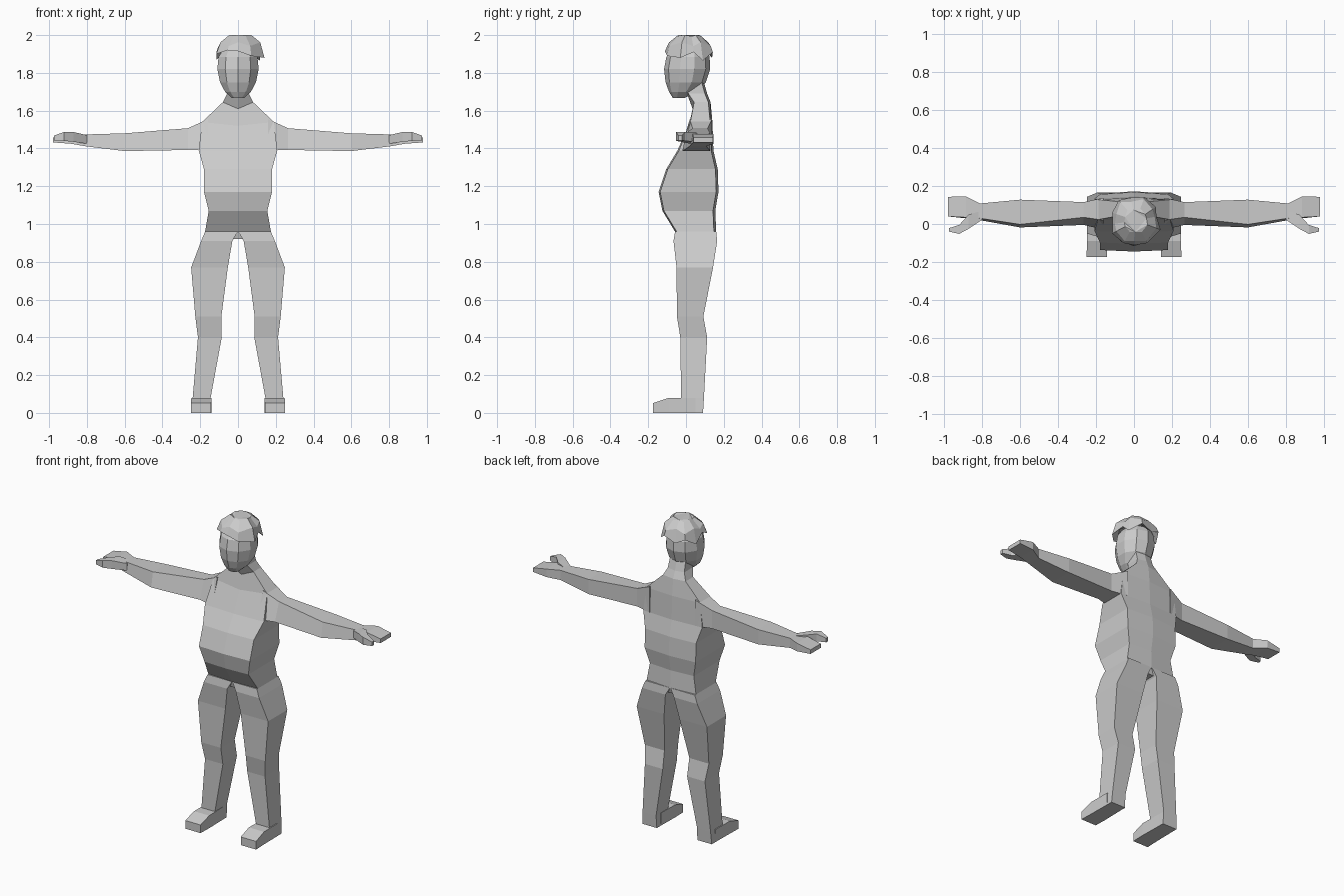
import bpy, bmesh, math
from mathutils import Vector

cube = bpy.data.objects.get("Cube")
if cube:
    bpy.data.objects.remove(cube, do_unlink=True)

grey = bpy.data.materials.new("plain grey")
grey.diffuse_color = (0.6, 0.6, 0.6, 1)
grey.use_nodes = True
bsdf = grey.node_tree.nodes["Principled BSDF"]
bsdf.inputs["Base Color"].default_value = (0.6, 0.6, 0.6, 1)
bsdf.inputs["Roughness"].default_value = 0.8


def loft(name, rings, mirror=False):
    """Skin a list of equal-length point rings and cap both ends."""
    bm = bmesh.new()
    loops = [[bm.verts.new(p) for p in ring] for ring in rings]
    n = len(loops[0])
    for a, b in zip(loops, loops[1:]):
        for i in range(n):
            j = (i + 1) % n
            bm.faces.new((a[i], a[j], b[j], b[i]))
    caps = [bm.faces.new(loops[0]), bm.faces.new(loops[-1])]
    bmesh.ops.triangulate(bm, faces=caps)
    bmesh.ops.recalc_face_normals(bm, faces=bm.faces)
    mesh = bpy.data.meshes.new(name)
    bm.to_mesh(mesh)
    bm.free()
    mesh.materials.append(grey)
    obj = bpy.data.objects.new(name, mesh)
    bpy.context.collection.objects.link(obj)
    if mirror:
        mod = obj.modifiers.new("Mirror", 'MIRROR')
        mod.use_mirror_merge = False
    return obj


def box_ring(z, x0, x1, yf, yb):
    return [(x0, yf, z), (x1, yf, z), (x1, yb, z), (x0, yb, z)]


# Torso: z, half width, front y, back y, drop of the front middle point
torso = [
    (0.955, 0.175, -0.055, 0.160, 0.0),
    (1.07, 0.155, -0.125, 0.155, 0.0),
    (1.17, 0.180, -0.145, 0.172, 0.0),
    (1.29, 0.180, -0.105, 0.168, 0.0),
    (1.39, 0.208, -0.045, 0.145, 0.0),
    (1.54, 0.190, 0.015, 0.140, 0.02),
    (1.645, 0.080, 0.035, 0.130, 0.035),
    (1.69, 0.058, 0.005, 0.112, 0.0),
    (1.75, 0.055, -0.01, 0.095, 0.0),
]
loft("torso", [
    [(-w, f + 0.008, z), (0, f, z - d), (w, f + 0.008, z),
     (w, b - 0.012, z), (0, b, z), (-w, b - 0.012, z)]
    for z, w, f, b, d in torso])

# Legs: z, inner x, outer x, front y, back y
legs = [
    (0.96, 0.002, 0.174, -0.058, 0.160),
    (0.91, 0.030, 0.195, -0.066, 0.165),
    (0.77, 0.054, 0.248, -0.050, 0.143),
    (0.51, 0.088, 0.226, -0.048, 0.092),
    (0.40, 0.086, 0.212, -0.030, 0.112),
    (0.08, 0.145, 0.240, -0.026, 0.095),
    (0.0, 0.143, 0.245, -0.026, 0.090),
]
loft("legs", [box_ring(*r) for r in legs], mirror=True)

# Pelvis wedge closing the crotch between the legs
loft("pelvis", [box_ring(0.96, -0.1, 0.1, -0.055, 0.157),
                box_ring(0.92, -0.04, 0.04, -0.045, 0.145)])

# Shoes: y, inner x, outer x, top z
shoes = [(0.05, 0.143, 0.245, 0.08), (-0.09, 0.140, 0.247, 0.08),
         (-0.175, 0.142, 0.250, 0.052)]
loft("shoes", [[(a, y, 0), (b, y, 0), (b, y, t), (a, y, t)]
               for y, a, b, t in shoes], mirror=True)

# Arms and palms: x, bottom z, top z, bottom front y, top front y, back y
arms = [
    (0.16, 1.39, 1.555, -0.030, 0.020, 0.138),
    (0.265, 1.392, 1.507, -0.005, 0.035, 0.115),
    (0.60, 1.386, 1.480, -0.018, -0.002, 0.128),
    (0.81, 1.412, 1.474, 0.020, 0.030, 0.108),
    (0.885, 1.425, 1.476, 0.030, 0.035, 0.145),
    (0.98, 1.432, 1.458, 0.040, 0.040, 0.143),
]
loft("arms", [[(x, f0, z0), (x, f1, z1), (x, b, z1), (x, b, z0)]
              for x, z0, z1, f0, f1, b in arms], mirror=True)

# Thumbs: x, front y, back y, bottom z, top z
thumbs = [(0.80, 0.022, 0.070, 1.425, 1.470), (0.87, -0.025, 0.050, 1.435, 1.487),
          (0.92, -0.052, -0.005, 1.440, 1.487), (0.975, -0.040, -0.022, 1.442, 1.468)]
loft("thumbs", [[(x, f, z0), (x, f, z1), (x, b, z1), (x, b, z0)]
                for x, f, b, z0, z1 in thumbs], mirror=True)

# Head: z, half width, front y, back y
head = [(1.668, 0.035, -0.070, -0.005), (1.70, 0.072, -0.090, 0.050),
        (1.75, 0.100, -0.108, 0.105), (1.82, 0.115, -0.116, 0.128),
        (1.885, 0.108, -0.104, 0.125), (1.945, 0.070, -0.060, 0.095)]


def oval(z, w, f, b, n=10):
    c, r = (f + b) / 2, (b - f) / 2
    return [(w * math.sin(math.tau * i / n), c - r * math.cos(math.tau * i / n), z)
            for i in range(n)]


loft("head", [oval(*r) for r in head])

# Hair: jagged rim with swept fringe, drawn in towards the crown
rim = [(0.0, -0.112, 1.915), (0.07, -0.10, 1.89), (0.14, -0.03, 1.88),
       (0.118, 0.04, 1.91), (0.115, 0.09, 1.865), (0.055, 0.142, 1.91),
       (-0.02, 0.138, 1.88), (-0.08, 0.125, 1.91), (-0.115, 0.06, 1.87),
       (-0.112, 0.0, 1.92), (-0.115, -0.05, 1.90), (-0.055, -0.10, 1.92)]


def draw_in(scale, z, jag):
    c = Vector((0.012, 0.018, 0))
    out = []
    for i, (x, y, _) in enumerate(rim):
        s = scale * (1.06 if i % 2 else 0.96)
        out.append((c.x + (x - c.x) * s, c.y + (y - c.y) * s,
                    z - (jag if i % 2 else 0)))
    return out


loft("hair", [draw_in(0.72, 1.92, 0.0), rim, draw_in(0.86, 1.962, 0.02),
              draw_in(0.48, 2.0, 0.006)])
